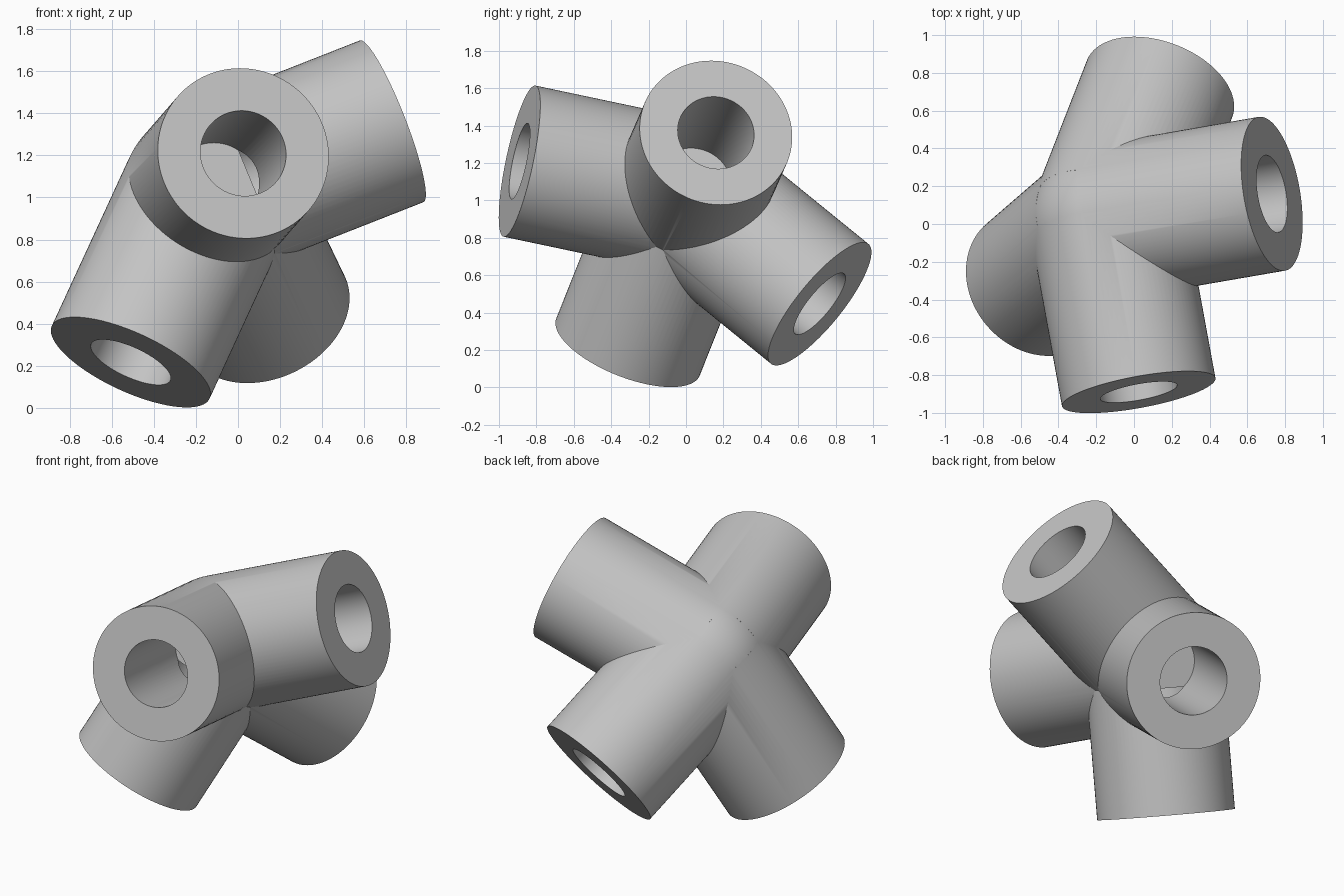
import bpy
from mathutils import Vector

cube = bpy.data.objects.get("Cube")
if cube:
    bpy.data.objects.remove(cube)

RADIUS = 0.413
BORE = 0.207
FLOOR = 0.185          # distance from the hub centre to each bore floor
HUB = Vector((-0.14, 0.01, 1.02))

# Centres of the four open pipe ends
ENDS = {
    "front": Vector((0.025, -0.89, 1.21)),
    "left": Vector((0.73, 0.16, 1.362)),
    "lower": Vector((-0.51, -0.31, 0.217)),
    "back": Vector((0.135, 0.715, 0.447)),
}

grey = bpy.data.materials.new("plain grey")
grey.use_nodes = True
colour = (0.55, 0.55, 0.55, 1)
grey.diffuse_color = colour
grey.node_tree.nodes["Principled BSDF"].inputs["Base Color"].default_value = colour


def rod(name, start, end, radius, sides):
    """Solid cylinder running between two points."""
    axis = end - start
    bpy.ops.mesh.primitive_cylinder_add(
        vertices=sides, radius=radius, depth=axis.length,
        location=(start + end) / 2,
        rotation=axis.to_track_quat("Z", "Y").to_euler())
    obj = bpy.context.object
    obj.name = name
    obj.data.materials.append(grey)
    return obj


def combine(target, tool, operation):
    """Apply a boolean and remove the helper."""
    tool.hide_render = True
    mod = target.modifiers.new(tool.name, "BOOLEAN")
    mod.operation = operation
    mod.solver = "EXACT"
    mod.object = tool
    bpy.context.view_layer.objects.active = target
    bpy.ops.object.modifier_apply(modifier=mod.name)
    bpy.data.objects.remove(tool)


# Round hub in the middle
bpy.ops.mesh.primitive_uv_sphere_add(
    segments=96, ring_count=48, radius=RADIUS * 0.999, location=HUB)
joint = bpy.context.object
joint.name = "pipe_joint"
joint.data.materials.append(grey)

# Arms growing out of the hub
for name, end in ENDS.items():
    combine(joint, rod(name + "_arm", HUB, end, RADIUS, 96), "UNION")

# Blind bores, which just break into each other near the hub
for name, end in ENDS.items():
    out = (end - HUB).normalized()
    bore = rod(name + "_bore", HUB + out * FLOOR, end + out * 0.1, BORE, 64)
    combine(joint, bore, "DIFFERENCE")

# Smooth curved walls with crisp rims
bpy.ops.object.select_all(action="DESELECT")
joint.select_set(True)
bpy.context.view_layer.objects.active = joint
bpy.ops.object.shade_smooth_by_angle(angle=0.5)
